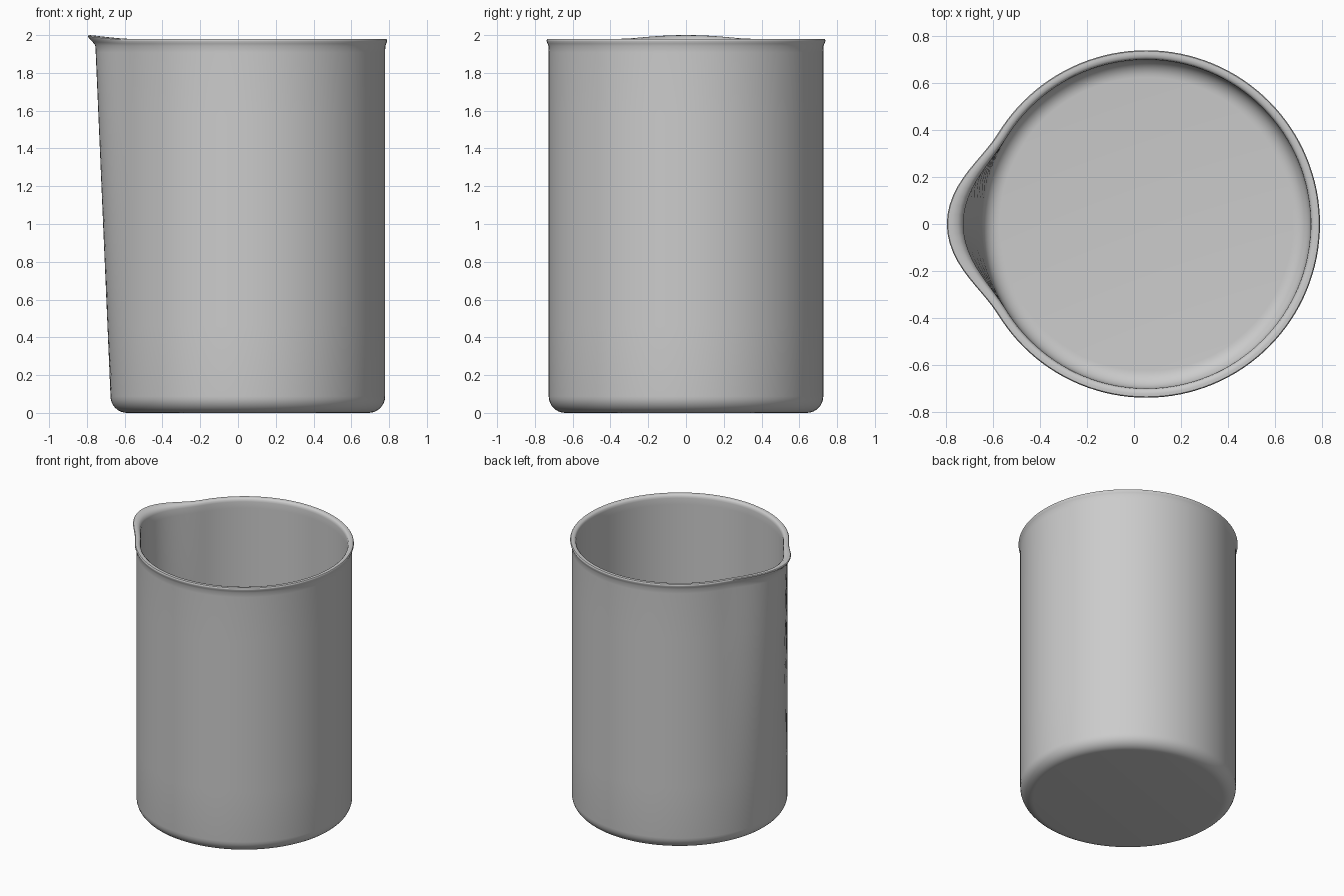
import bpy, bmesh, math

if "Cube" in bpy.data.objects:
    bpy.data.objects.remove(bpy.data.objects["Cube"])

SEGMENTS = 128
CENTRE_X = 0.052
SPOUT_HALF_ANGLE = math.radians(32)

# Cross-section from outer base centre, over the rim, to inner floor centre:
# radius, height, spout push, spout lift
profile = [(0.64, 0.0, 0, 0)]


def fillet(radius, wall_r, floor_z, steps=8):
    """Rounded corner between the floor and the wall, listed from floor to wall."""
    pts = []
    for i in range(steps + 1):
        a = math.pi / 2 * i / steps
        pts.append((wall_r - radius + radius * math.sin(a),
                    floor_z + radius - radius * math.cos(a), 0, 0))
    return pts


def wall(r):
    """Straight wall that leans outward only beneath the spout."""
    return [(r, 0.09 + 1.855 * t, 0.08 * t, 0) for t in (0.2, 0.4, 0.6, 0.8, 0.98)]


profile = fillet(0.088, 0.727, 0.0) + wall(0.727)
profile += [(0.728, 1.942, 0.080, 0.004), (0.733, 1.955, 0.090, 0.010),  # flared lip
            (0.738, 1.967, 0.104, 0.017), (0.738, 1.974, 0.109, 0.020),
            (0.734, 1.979, 0.109, 0.021), (0.722, 1.980, 0.102, 0.019),
            (0.709, 1.978, 0.092, 0.014), (0.701, 1.970, 0.083, 0.007),
            (0.698, 1.955, 0.079, 0.003)]
profile += wall(0.698)[::-1] + fillet(0.075, 0.698, 0.03)[::-1]


def spout_weight(angle):
    """One at the pouring tip, fading smoothly to zero either side."""
    d = abs(angle - math.pi)
    if d > SPOUT_HALF_ANGLE:
        return 0.0
    return 0.5 * (1 + math.cos(math.pi * d / SPOUT_HALF_ANGLE))


# Beaker body: sweep the section around the axis, pushing out the spout
bm = bmesh.new()
rings = []
for r, z, push, lift in profile:
    ring = []
    for i in range(SEGMENTS):
        a = 2 * math.pi * i / SEGMENTS
        w = spout_weight(a)
        rr = r + push * w
        ring.append(bm.verts.new((CENTRE_X + rr * math.cos(a), rr * math.sin(a), z + lift * w)))
    rings.append(ring)
for lower, upper in zip(rings, rings[1:]):
    for i in range(SEGMENTS):
        j = (i + 1) % SEGMENTS
        bm.faces.new((lower[i], lower[j], upper[j], upper[i]))
bm.faces.new(rings[0][::-1])   # underside
bm.faces.new(rings[-1])        # inner floor
bmesh.ops.recalc_face_normals(bm, faces=bm.faces)

mesh = bpy.data.meshes.new("beaker")
bm.to_mesh(mesh)
bm.free()
beaker = bpy.data.objects.new("beaker", mesh)
bpy.context.collection.objects.link(beaker)

grey = bpy.data.materials.new("light grey")
grey.diffuse_color = (0.6, 0.6, 0.6, 1)
grey.use_nodes = True
grey.node_tree.nodes["Principled BSDF"].inputs["Base Color"].default_value = grey.diffuse_color
mesh.materials.append(grey)

bpy.context.view_layer.objects.active = beaker
beaker.select_set(True)
bpy.ops.object.shade_smooth_by_angle(angle=math.radians(40))
